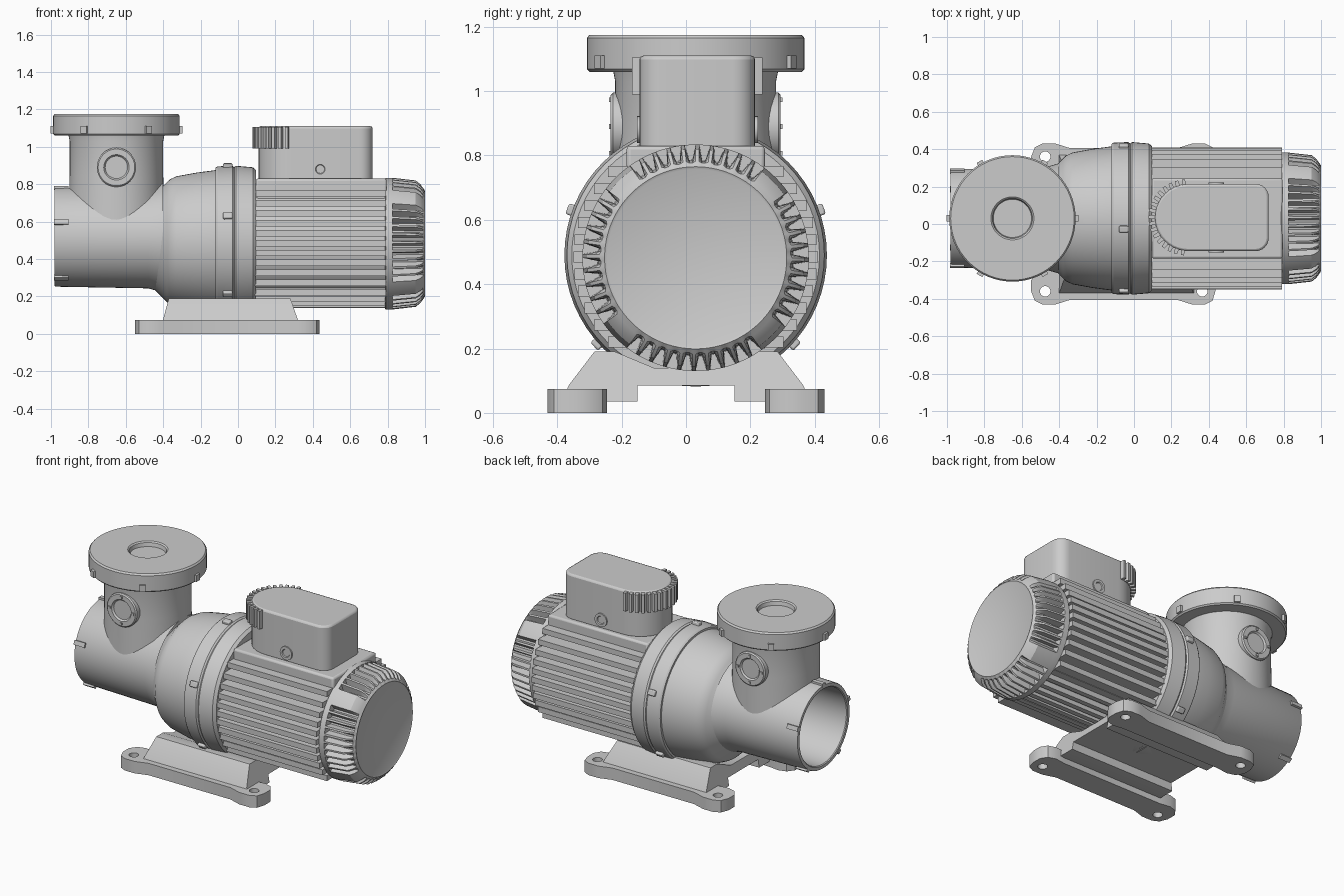
import bpy, bmesh
from math import sin, cos, pi, sqrt, radians
from mathutils import Vector, Matrix

if "Cube" in bpy.data.objects:
    bpy.data.objects.remove(bpy.data.objects["Cube"])

CY, MZ, TZ = 0.03, 0.485, 0.515      # shaft y, motor axis z, inlet axis z
PX = -0.65                           # vertical port x
AXES = {'X': ((1, 0, 0), (0, 1, 0), (0, 0, 1)),
        'Y': ((0, 1, 0), (0, 0, 1), (1, 0, 0)),
        'Z': ((0, 0, 1), (1, 0, 0), (0, 1, 0))}


def finish(name, bm, angle=30, bevel=0):
    bmesh.ops.remove_doubles(bm, verts=bm.verts, dist=1e-5)
    bmesh.ops.recalc_face_normals(bm, faces=bm.faces)
    me = bpy.data.meshes.new(name)
    bm.to_mesh(me)
    bm.free()
    ob = bpy.data.objects.new(name, me)
    bpy.context.collection.objects.link(ob)
    smooth(ob, angle)
    if bevel:
        m = ob.modifiers.new("bevel", 'BEVEL')
        m.width, m.segments, m.limit_method = bevel, 2, 'ANGLE'
        m.angle_limit = radians(40)
    return ob


def smooth(ob, angle):
    bpy.ops.object.select_all(action='DESELECT')
    ob.select_set(True)
    bpy.context.view_layer.objects.active = ob
    bpy.ops.object.shade_smooth_by_angle(angle=radians(angle))


def lathe(name, prof, axis, c, n=64, slot=None):
    """Revolve (position, radius[, slot radius]) around an axis through c."""
    A, U, V = (Vector(v) for v in AXES[axis])
    bm = bmesh.new()
    rings = []
    for p in prof:
        ring = []
        for k in range(n):
            r = p[2] if slot and len(p) > 2 and slot(k) else p[1]
            t = 2 * pi * k / n
            ring.append(bm.verts.new(Vector(c) + A * p[0] + U * r * cos(t) + V * r * sin(t)))
        rings.append(ring)
    for a, b in zip(rings, rings[1:]):
        for k in range(n):
            j = (k + 1) % n
            bm.faces.new((a[k], a[j], b[j], b[k]))
    return finish(name, bm)


def prism(name, pts, axis, lo, hi, bevel=0, shape=None):
    """Extrude a 2D outline along an axis."""
    A, U, V = (Vector(v) for v in AXES[axis])
    bm = bmesh.new()
    f = bm.faces.new([bm.verts.new(A * lo + U * u + V * v) for u, v in pts])
    ret = bmesh.ops.extrude_face_region(bm, geom=[f])
    bmesh.ops.translate(bm, vec=A * (hi - lo),
                        verts=[g for g in ret['geom'] if isinstance(g, bmesh.types.BMVert)])
    if shape:
        for v in bm.verts:
            shape(v.co)
    return finish(name, bm, 30, bevel)


def boxes(name, items, bevel=0):
    """One object from (centre, size[, rotation matrix]) boxes."""
    bm = bmesh.new()
    for it in items:
        rot = it[2] if len(it) > 2 else Matrix.Identity(4)
        bmesh.ops.create_cube(bm, size=1, matrix=Matrix.Translation(it[0]) @ rot
                              @ Matrix.Diagonal((*it[1], 1)))
    return finish(name, bm, 30, bevel)


def arc(cx, cy, r, a0, a1, n):
    return [(cx + r * cos(radians(a0 + (a1 - a0) * i / n)),
             cy + r * sin(radians(a0 + (a1 - a0) * i / n))) for i in range(n + 1)]


# hollow inlet tube flowing into the tapered pump housing
lathe("pump_housing", [(-.42, 0), (-.46, .225), (-.975, .235), (-.98, .24), (-.98, .26),
                       (-.975, .263), (-.48, .272), (-.40, .295)], 'X', (0, CY, TZ))
lathe("housing_taper", [(-.44, .26), (-.38, .32), (-.365, .335), (-.33, .352), (-.22, .372),
                        (-.12, .385), (-.05, .385)], 'X', (0, CY, .49))
# clamping rings between pump and motor
lathe("pump_ring", [(-.12, .37), (-.12, .398), (-.11, .405), (-.03, .408), (-.02, .40),
                    (-.02, .38)], 'X', (0, CY, .49))
lathe("motor_ring", [(-.025, .36), (-.02, .402), (-.01, .408), (.08, .40), (.097, .385),
                     (.097, 0)], 'X', (0, CY, .49))
tabs = []
for a in (-42, 20, 98, 160, 222):
    t = radians(a)
    tabs.append(((-.055, CY + .407 * cos(t), .49 + .407 * sin(t)), (.05, .035, .035),
                 Matrix.Rotation(t, 4, 'X')))
boxes("ring_bolts", tabs, .006)
tabs = []
for k in range(5):
    t = radians(90 + 72 * k)
    tabs.append(((-.945, CY + .265 * cos(t), TZ + .265 * sin(t)), (.075, .02, .028),
                 Matrix.Rotation(t, 4, 'X')))
boxes("inlet_tabs", tabs)

# vertical port, its lower edge saddled onto the tube
port = lathe("outlet_port", [(0, .252), (.85, .25), (1.03, .25), (1.07, .258)], 'Z', (PX, CY, 0))
for v in port.data.vertices:
    if v.co.z < .1:
        v.co.z = TZ + sqrt(max(0, .252 ** 2 - (v.co.y - CY) ** 2))
lathe("outlet_flange", [(1.06, 0), (1.06, .33), (1.068, .338), (1.165, .338), (1.175, .33),
                        (1.175, .115), (1.168, .107), (1.145, .102), (1.145, 0)], 'Z', (PX, CY, 0))
tabs = []
for k in range(6):
    t = k * pi / 3
    tabs.append(((PX + .337 * cos(t), CY + .337 * sin(t), 1.09), (.03, .035, .04),
                 Matrix.Rotation(t, 4, 'Z')))
boxes("flange_tabs", tabs)
# round plugs on both sides of the port
for s, side in ((-1, "front"), (1, "back")):
    lathe(f"plug_{side}", [(s * d, r) for d, r in ((.2, .105), (.257, .105), (.264, .098),
          (.264, .068), (.254, .06), (.254, 0))], 'Y', (PX, CY, .89), 32)
    boxes(f"plug_screws_{side}", [((PX + .083 * cos(k * pi / 2), CY + s * .264,
          .89 + .083 * sin(k * pi / 2)), (.014, .012, .014)) for k in range(4)])

# motor barrel with parallel cooling fins
lathe("motor_core", [(.08, 0), (.08, .322), (.80, .322), (.80, 0)], 'X', (0, CY, MZ))
fins = []
for i in range(-5, 6):
    d = i * .053
    h = sqrt(.38 ** 2 - d * d)
    fins.append(((.44, CY, MZ + d), (.70, 2 * h, .034)))
for i in range(-4, 5):
    d = i * .05
    h = sqrt(.348 ** 2 - d * d)
    fins.append(((.44, CY + d, MZ - h / 2), (.70, .03, h)))
boxes("motor_fins", fins)
boxes("terminal_platform", [((.445, CY, .755), (.70, .43, .15))], .012)

# slotted fan cover
lathe("fan_cover", [(.785, 0), (.785, .345), (.79, .352), (.825, .352), (.825, .352, .305),
                    (.95, .338, .302), (.975, .318, .298), (.988, .30, .295), (1.0, .283),
                    (.996, .275), (.996, 0)], 'X', (0, CY, MZ - .003), 192,
      lambda k: k % 4 in (1, 2) and (k // 4) % 12 not in (5, 6))

# terminal box with a knurled half round cap
outline = (arc(.29, .035, .18, 90, 270, 20) + arc(.65, -.075, .07, -90, 0, 6)
           + arc(.65, .145, .07, 0, 90, 6))
prism("terminal_box", outline, 'Z', .82, 1.11, .012)
N = 17
knurl = []
for i in range(N):
    for f, r in ((.05, .168), (.2, .203), (.65, .203), (.8, .168)):
        t = radians(90 + 180 * (i + f) / N)
        knurl.append((.28 + r * cos(t), .035 + r * sin(t)))
prism("terminal_knurl", knurl, 'Z', .99, 1.105)
for s, side in ((-1, "front"), (1, "back")):
    lathe(f"cable_entry_{side}", [(s * d, r) for d, r in ((.13, .042), (.188, .042), (.188, .026),
          (.183, .022), (.183, 0))], 'Y', (.44, .035, .88), 24)

# foot bridge, sloping in towards the motor
half = [(.15, .085), (.15, .035), (.25, .035), (.375, .06), (.365, .085), (.285, .19), (.22, .19)]


def slope(co):
    k = max(0, min(1, (co.z - .06) / .13))
    co.x = (-.405 + .035 * k) if co.x < 0 else (.325 - .045 * k)


prism("foot_bridge", half + [(.1, .14), (-.1, .14)] + [(-y, z) for y, z in reversed(half)],
      'X', -.4, .3, 0, slope)

# two waisted foot pads with bolt holes
pad = [(-.55, .30), (-.55, .36), (-.53, .41), (-.49, .43), (-.42, .43), (-.34, .405), (.23, .405),
       (.31, .43), (.38, .43), (.42, .41), (.435, .36), (.435, .30), (.41, .26), (.36, .245),
       (.29, .255), (-.40, .255), (-.47, .245), (-.52, .26)]
for s, side in ((-1, "front"), (1, "back")):
    cu = bpy.data.curves.new("pad", 'CURVE')
    cu.dimensions, cu.fill_mode, cu.extrude = '2D', 'BOTH', .0375
    for loop in (pad, arc(-.475, .36, .028, 0, 345, 23), arc(.365, .36, .028, 0, 345, 23)):
        sp = cu.splines.new('POLY')
        sp.points.add(len(loop) - 1)
        for p, (x, y) in zip(sp.points, loop):
            p.co = (x, y * s, 0, 1)
        sp.use_cyclic_u = True
    ob = bpy.data.objects.new(f"foot_pad_{side}", cu)
    bpy.context.collection.objects.link(ob)
    ob.location.z = .0375
    bpy.ops.object.select_all(action='DESELECT')
    ob.select_set(True)
    bpy.context.view_layer.objects.active = ob
    bpy.ops.object.convert(target='MESH')
    smooth(bpy.context.view_layer.objects.active, 35)
